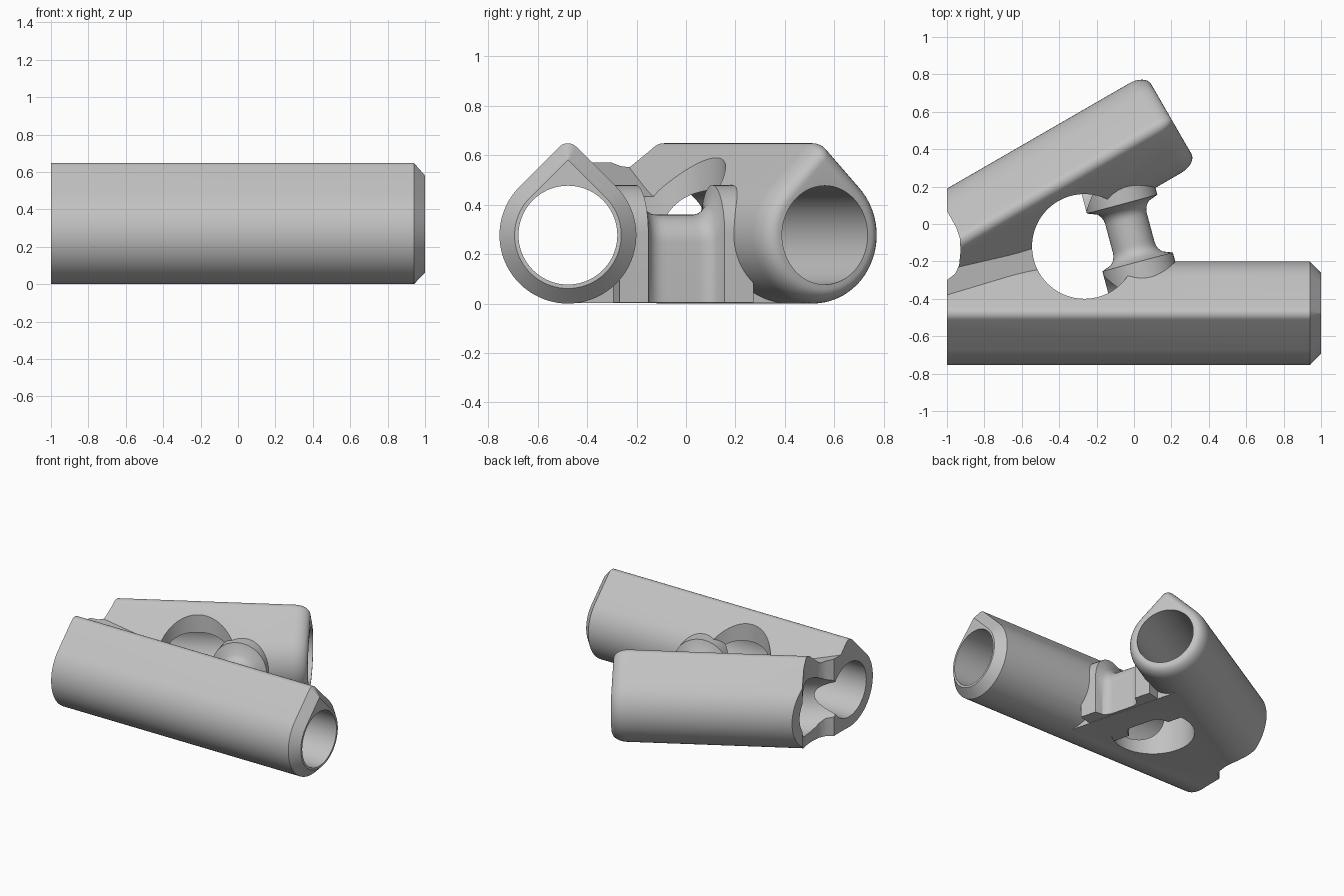
import bpy, bmesh, math
from mathutils import Vector

cube = bpy.data.objects.get("Cube")
if cube:
    bpy.data.objects.remove(cube, do_unlink=True)

grey = bpy.data.materials.new("matte grey")
grey.use_nodes = True
grey.diffuse_color = (0.54, 0.54, 0.54, 1)
grey.node_tree.nodes["Principled BSDF"].inputs["Base Color"].default_value = (0.54, 0.54, 0.54, 1)

R, BORE = 0.277, 0.2
TILT = math.radians(30)
A_END, B_END = Vector((1, -0.478, R)), Vector((0.199, 0.562, R))
A_DIR = Vector((1, 0, 0))
B_DIR = Vector((math.cos(TILT), math.sin(TILT), 0))


def loft(name, rings):
    """Closed solid through matching rings of points."""
    bm = bmesh.new()
    loops = [[bm.verts.new(p) for p in ring] for ring in rings]
    n = len(loops[0])
    for a, b in zip(loops, loops[1:]):
        for i in range(n):
            j = (i + 1) % n
            bm.faces.new((a[i], a[j], b[j], b[i]))
    bm.faces.new(loops[0])
    bm.faces.new(loops[-1])
    bmesh.ops.recalc_face_normals(bm, faces=bm.faces)
    mesh = bpy.data.meshes.new(name)
    bm.to_mesh(mesh)
    bm.free()
    obj = bpy.data.objects.new(name, mesh)
    bpy.context.collection.objects.link(obj)
    return obj


def place(points, origin, axis, s):
    side = Vector((-axis.y, axis.x, 0))
    return [origin + axis * s + side * u + Vector((0, 0, v)) for u, v in points]


def arc(cz, r, a0, a1, n):
    angles = [math.radians(a0 + (a1 - a0) * i / n) for i in range(n + 1)]
    return [(r * math.cos(a), cz + r * math.sin(a)) for a in angles]


def teardrop(r, tip):
    """Round tube section with a rounded roof ridge."""
    return arc((r - tip) * math.sqrt(2), tip, 45, 135, 8) + arc(0, r, 135, 405, 56)


def tube(name, end, axis, sections):
    return loft(name, [place(teardrop(r, t), end, axis, s) for s, r, t in sections])


def bore(name, end, axis, length):
    ring = arc(0, BORE, 0, 355, 71)
    return loft(name, [place(ring, end, axis, s) for s in (-length, 0.1)])


def prism(name, outline, low, tops):
    return loft(name, [[(x, y, low) for x, y in outline],
                       [(x, y, z) for (x, y), z in zip(outline, tops)]])


def combine(target, other, operation):
    mod = target.modifiers.new("combine", 'BOOLEAN')
    mod.operation, mod.solver, mod.object = operation, 'EXACT', other
    other.hide_render = True
    bpy.context.view_layer.objects.active = target
    bpy.ops.object.modifier_apply(modifier=mod.name)
    bpy.data.objects.remove(other, do_unlink=True)


# Long tube with a chamfered end
body = tube("tube_connector", A_END, A_DIR,
            [(-2, R, 0.048), (-0.06, R, 0.048), (0, 0.216, 0.004)])

# Angled tube with a rounded end
rounded = [(-1.6, R, 0.048)]
for i in range(9):
    a = math.pi / 2 * i / 8
    k = 1 - math.cos(a)
    rounded.append((-0.1 + 0.1 * math.sin(a), R - 0.061 * k, 0.048 - 0.043 * k))
combine(body, tube("angled_tube", B_END, B_DIR, rounded), 'UNION')

# Flat floor between the tubes and the sloping web at their meeting end
floor = [(-1.05, -0.48), (0.19, -0.48), (-0.04, 0.42), (-1.05, -0.16)]
combine(body, prism("floor", floor, 0.002, [0.2] * 4), 'UNION')
web = [(-1.05, -0.47), (-0.5, -0.47), (-0.5, 0.15), (-1.05, -0.15)]
combine(body, prism("web", web, 0.05, [0.585, 0.42, 0.42, 0.585]), 'UNION')

# Round opening between the tubes
circle = [(x - 0.265, y) for x, y in arc(-0.12, 0.28, 0, 355, 71)]
combine(body, prism("opening", circle, -0.2, [1] * len(circle)), 'DIFFERENCE')

# Cross strut with a rounded top and flared ends
strut_dir = Vector((-math.sin(TILT / 2), math.cos(TILT / 2), 0))
rings = []
for i in range(29):
    s = -0.33 + 0.56 * i / 28
    d = min(max(abs(s + 0.05) - 0.08, 0), 0.08)
    flare = 0.08 - math.sqrt(0.0064 - d * d)
    w = 0.115 + flare
    top = arc(0.245 + flare * 0.5, w, 0, 180, 20)
    rings.append(place([(w, 0.004)] + top + [(-w, 0.004)],
                       Vector((-0.035, 0, 0)), strut_dir, s))
combine(body, loft("strut", rings), 'UNION')

# Bores through both tubes
combine(body, bore("long_bore", A_END, A_DIR, 2.2), 'DIFFERENCE')
combine(body, bore("angled_bore", B_END, B_DIR, 1.62), 'DIFFERENCE')

# Flat trim at the meeting end, with a shallow notch between the tubes
trim = [(-2, -1), (-1, -1), (-1, -0.3), (-0.955, -0.265), (-0.935, -0.22),
        (-0.928, -0.15), (-0.93, -0.08), (-0.95, -0.02), (-1, 0.07), (-1, 1), (-2, 1)]
combine(body, prism("trim", trim, -0.3, [1.1] * len(trim)), 'DIFFERENCE')

body.data.materials.clear()
body.data.materials.append(grey)
for face in body.data.polygons:
    face.material_index = 0
bpy.ops.object.select_all(action='DESELECT')
body.select_set(True)
bpy.context.view_layer.objects.active = body
bpy.ops.object.shade_smooth_by_angle(angle=math.radians(30))
